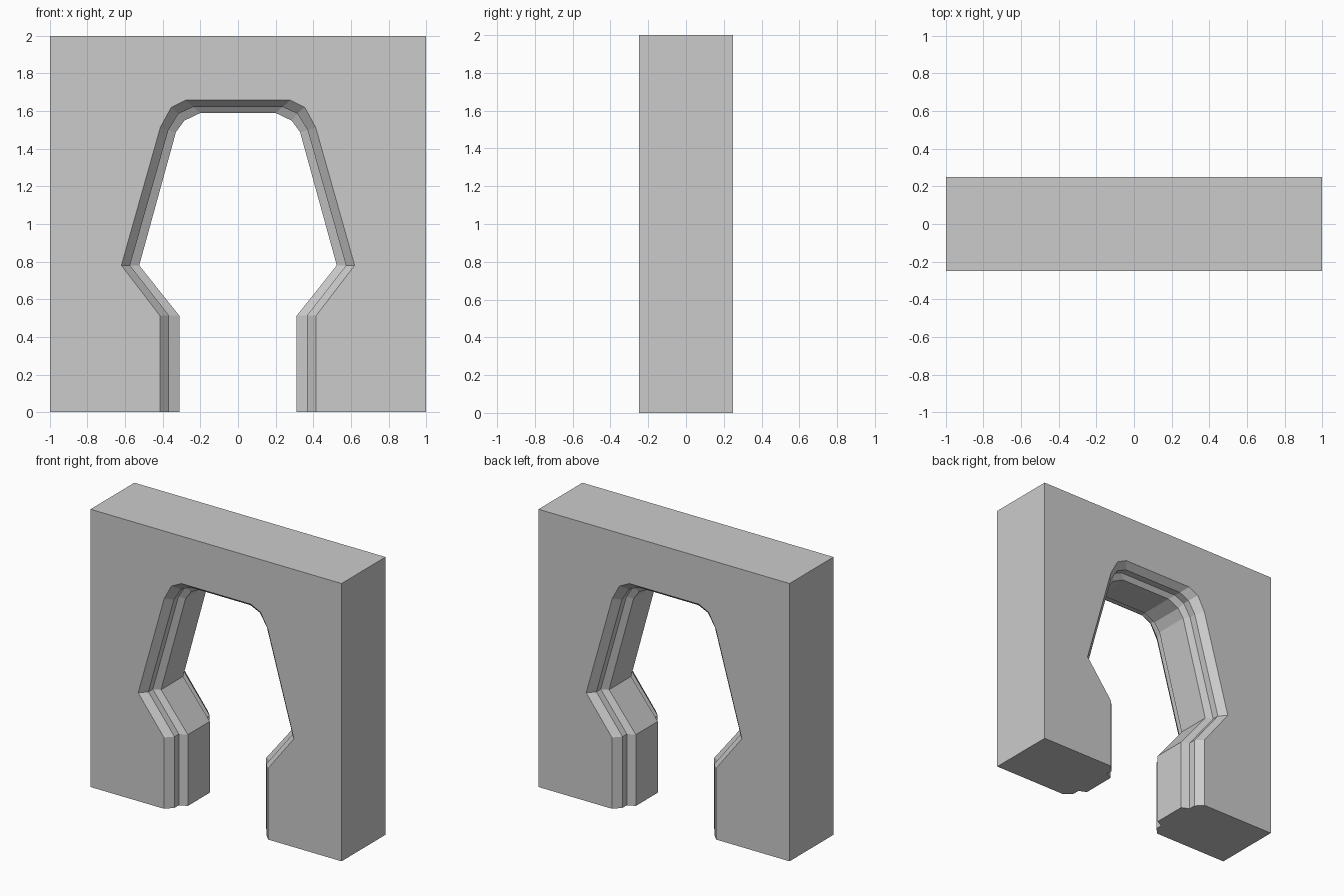
import bpy, bmesh

if "Cube" in bpy.data.objects:
    bpy.data.objects.remove(bpy.data.objects["Cube"])

# Right half of the doorway outline (x, z) at three depths of the stepped moulding
outer = [(.415, 0), (.415, .513), (.62, .78), (.413, 1.513), (.355, 1.62), (.278, 1.658)]
middle = [(.366, 0), (.366, .513), (.574, .78), (.37, 1.499), (.315, 1.587), (.238, 1.622)]
inner = [(.312, 0), (.312, .513), (.525, .78), (.33, 1.488), (.286, 1.549), (.2, 1.59)]

# Moulding section from front to back, the same on both faces
section = [(-.25, outer), (-.2, middle), (-.15, middle), (-.125, inner),
           (.125, inner), (.15, middle), (.2, middle), (.25, outer)]


def mirrored(half):
    return half + [(-x, z) for x, z in reversed(half)]


bm = bmesh.new()
rings = [[bm.verts.new((x, y, z)) for x, z in mirrored(half)] for y, half in section]

# Doorway lining
for a, b in zip(rings, rings[1:]):
    for i in range(len(a) - 1):
        bm.faces.new((a[i], a[i + 1], b[i + 1], b[i]))

# Front and back wall faces around the doorway
corners = [(-1, 0), (-1, 2), (1, 2), (1, 0)]
front, back = [[bm.verts.new((x, y, z)) for x, z in corners] for y in (-.25, .25)]
bm.faces.new(rings[0] + front)
bm.faces.new(rings[-1] + back)

# Wall sides and top
for i in range(3):
    bm.faces.new((front[i], front[i + 1], back[i + 1], back[i]))

# Undersides of the two legs
for end, corner in ((0, 3), (-1, 0)):
    bm.faces.new([r[end] for r in rings] + [back[corner], front[corner]])

bmesh.ops.recalc_face_normals(bm, faces=bm.faces[:])
mesh = bpy.data.meshes.new("doorway_wall")
bm.to_mesh(mesh)
bm.free()
wall = bpy.data.objects.new("doorway_wall", mesh)
bpy.context.collection.objects.link(wall)
